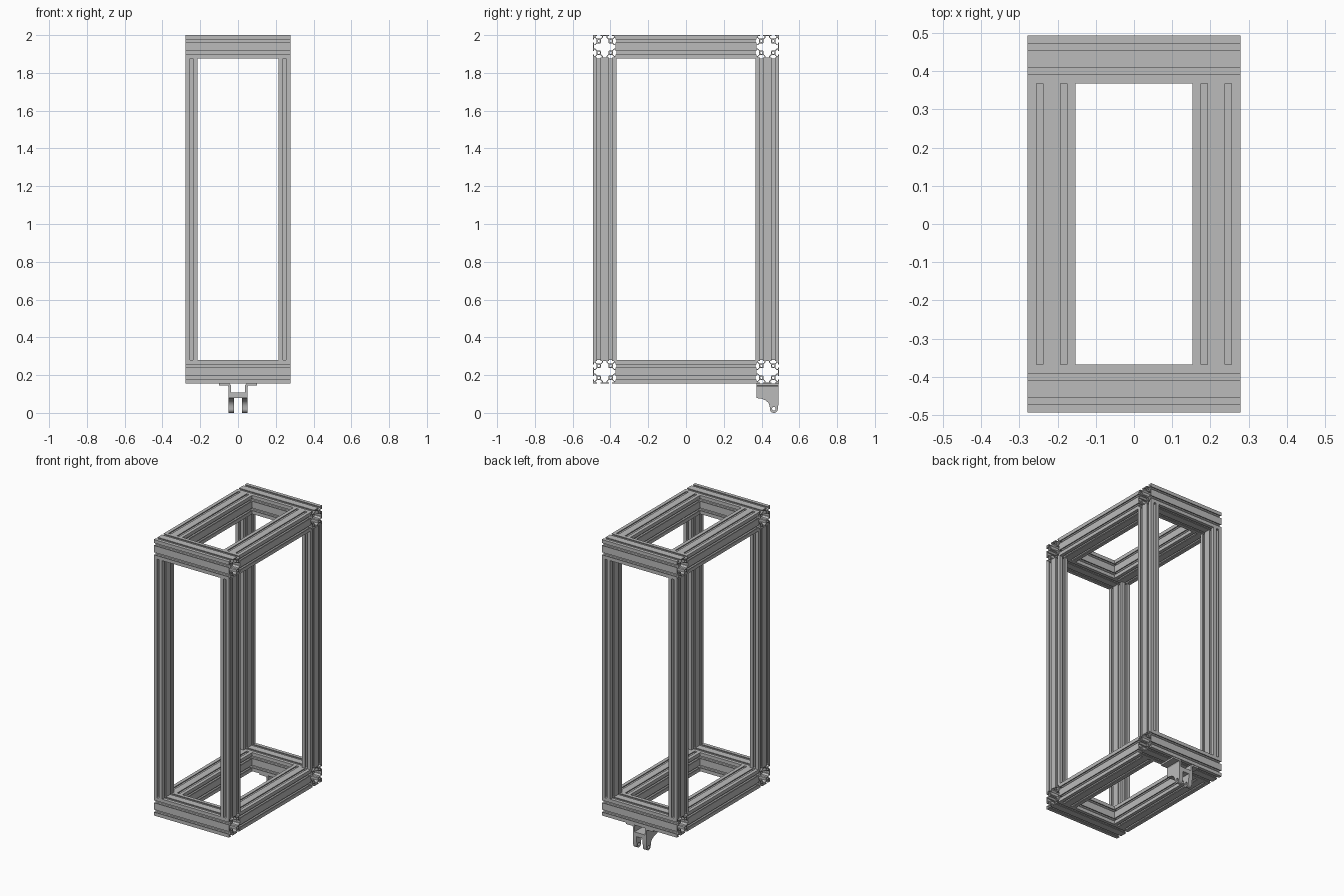
import bpy
from math import pi, sin, cos

if "Cube" in bpy.data.objects:
    bpy.data.objects.remove(bpy.data.objects["Cube"], do_unlink=True)

aluminium = bpy.data.materials.new("aluminium grey")
aluminium.use_nodes = True
GREY = (0.5, 0.5, 0.5, 1)
aluminium.diffuse_color = GREY
aluminium.node_tree.nodes["Principled BSDF"].inputs["Base Color"].default_value = GREY

MM = 0.125 / 40          # one profile unit
HX, HY, TOP = 0.278, 0.493, 2.0
BASE = 0.155             # underside of the lower frame
W = 0.125                # beam width


def circle(cx, cy, r, n=16, start=0.0, end=2 * pi):
    return [(cx + r * cos(start + (end - start) * i / n),
             cy + r * sin(start + (end - start) * i / n)) for i in range(n)]


def turn(p, k):
    """Turn a point clockwise by k quarter turns."""
    for _ in range(k):
        p = (p[1], -p[0])
    return p


def extrude(name, loops, length, loc, rot=(0, 0, 0), smooth=False):
    """Solid from an outline plus hole loops, centred on loc."""
    curve = bpy.data.curves.new(name, 'CURVE')
    curve.dimensions = '2D'
    curve.fill_mode = 'BOTH'
    curve.extrude = length / 2
    for loop in loops:
        s = curve.splines.new('POLY')
        s.points.add(len(loop) - 1)
        for pt, (x, y) in zip(s.points, loop):
            pt.co = (x, y, 0, 1)
        s.use_cyclic_u = True
    temp = bpy.data.objects.new(name + " outline", curve)
    bpy.context.collection.objects.link(temp)
    bpy.context.view_layer.update()
    mesh = bpy.data.meshes.new_from_object(
        temp.evaluated_get(bpy.context.evaluated_depsgraph_get()))
    bpy.data.objects.remove(temp, do_unlink=True)
    mesh.name = name
    mesh.materials.clear()
    mesh.materials.append(aluminium)
    obj = bpy.data.objects.new(name, mesh)
    obj.location, obj.rotation_euler = loc, rot
    bpy.context.collection.objects.link(obj)
    for p in mesh.polygons:
        p.use_smooth = False
    if smooth:
        bpy.context.view_layer.objects.active = obj
        obj.select_set(True)
        bpy.ops.object.shade_smooth_by_angle(angle=pi / 6)
        obj.select_set(False)
    return obj


# Half of one T-slot: offset from slot centre, depth below the face
SLOT = [(2.7, 0), (2.7, 1.8), (5.5, 1.8), (5.5, 3.5), (2.9, 6.1)]


def slotted_profile(nx, ny):
    """Slotted outline of nx by ny square cells, with screw holes."""
    outline, holes = [], []
    for k in range(4):
        n, d = (nx, ny * 10) if k % 2 == 0 else (ny, nx * 10)
        side = [(-n * 10, d)]
        for i in range(n):
            c = -n * 10 + 10 + i * 20
            side += [(c - x, d - z) for x, z in SLOT]
            side += [(c + x, d - z) for x, z in reversed(SLOT)]
        outline += [turn(p, k) for p in side]
    for i in range(nx):
        for j in range(ny):
            holes.append(circle(20 * i - 10 * nx + 10, 20 * j - 10 * ny + 10, 2.1, 12))
    return [outline] + holes


def scaled(loops):
    return [[(x * MM, y * MM) for x, y in loop] for loop in loops]


# Square beam: star-shaped hollow between the four screw cores
ARM = [(-3, 18.2), (3, 18.2), (3, 15.9), (6.1, 12.8), (6.1, 7.5),
       (7.5, 6.1), (12.8, 6.1), (15.9, 3)]
square = scaled(slotted_profile(2, 2) + [[turn(p, k) for k in range(4) for p in ARM]])

# Flat post: hollow between its two screw cores
QUARTER = [(8.2, 3), (5.9, 3), (2.8, 6.1)]
half = QUARTER + [(-x, y) for x, y in reversed(QUARTER)]
flat = scaled(slotted_profile(1, 2) + [half + [(-x, -y) for x, y in half]])

# Upper and lower rectangular frames
for level, z in (("upper", TOP - W / 2), ("lower", BASE + W / 2)):
    for end, s in (("front", -1), ("back", 1)):
        extrude(f"{level}_{end}_beam", square, 2 * HX,
                (0, s * (HY - W / 2), z), (0, pi / 2, 0))
    for side, s in (("right", -1), ("left", 1)):
        extrude(f"{level}_{side}_beam", square, 2 * (HY - W),
                (s * (HX - W / 2), 0, z), (pi / 2, 0, 0))

# Corner posts
z0, z1 = BASE + W, TOP - W
for end, sy in (("front", -1), ("back", 1)):
    for side, sx in (("right", -1), ("left", 1)):
        extrude(f"{end}_{side}_post", flat, z1 - z0,
                (sx * (HX - W / 4), sy * (HY - W / 2), (z0 + z1) / 2))

# Hat-shaped mounting bracket under the back beam
hat = [(0.1, 0.155), (0.1, 0.144), (0.054, 0.144), (0.05, 0.138), (0.05, 0.08)]
inner = [(0.038, 0.108), (0.038, 0.148), (0.046, 0.155)]
right_half = hat[::-1] + inner[::-1]
extrude("mount_channel", [right_half + [(-x, z) for x, z in reversed(right_half)]],
        0.118, (0, 0.431, 0), (pi / 2, 0, 0))

# Pair of pivot ears with pin holes
ear = [(0.49, 0.085), (0.372, 0.085), (0.372, 0.079), (0.4, 0.075), (0.422, 0.066),
       (0.437, 0.053), (0.443, 0.036)]
ear += circle(0.465, 0.021, 0.021, 12, pi, 2 * pi) + [(0.486, 0.021), (0.49, 0.05)]
for side, s in (("right", -1), ("left", 1)):
    extrude(f"{side}_pivot_ear", [ear, circle(0.465, 0.022, 0.01)], 0.028,
            (s * 0.036, 0, 0), (pi / 2, 0, pi / 2), smooth=True)
